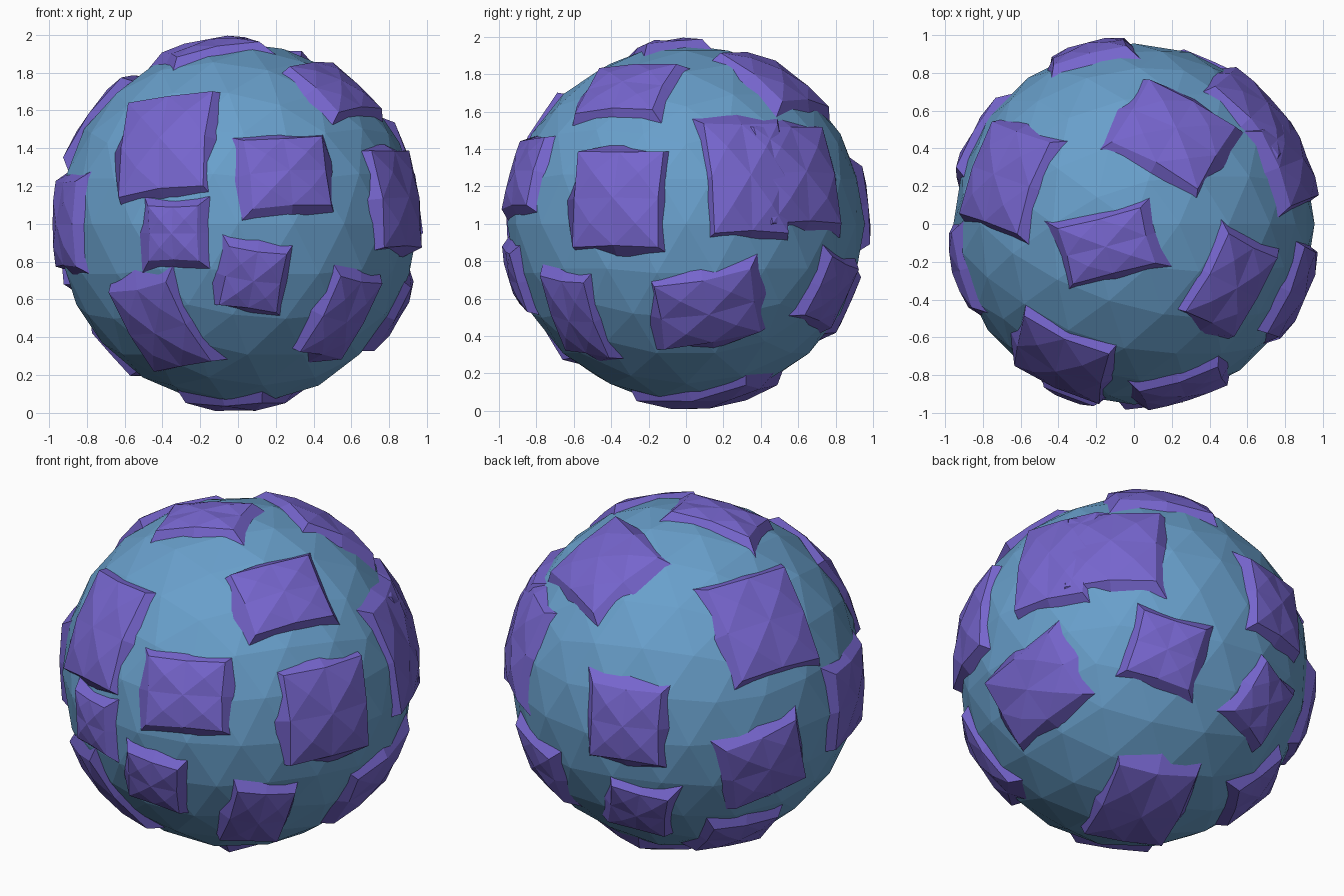
import bpy, bmesh, random
from math import radians, cos, sin
from mathutils import Vector

random.seed(4)
if "Cube" in bpy.data.objects:
    bpy.data.objects.remove(bpy.data.objects["Cube"], do_unlink=True)

CENTRE = Vector((0, 0, 1))
UP = Vector((0, 0, 1))


def make_material(name, colour):
    material = bpy.data.materials.new(name)
    material.use_nodes = True
    material.diffuse_color = (*colour, 1)
    material.node_tree.nodes["Principled BSDF"].inputs["Base Color"].default_value = (*colour, 1)
    return material


def make_object(name, bm, material):
    bmesh.ops.recalc_face_normals(bm, faces=bm.faces)
    mesh = bpy.data.meshes.new(name)
    bm.to_mesh(mesh)
    bm.free()
    mesh.materials.append(material)
    obj = bpy.data.objects.new(name, mesh)
    obj.location = CENTRE
    bpy.context.collection.objects.link(obj)
    return obj


def make_plate(name, direction, width, height, roll):
    """A faceted slab wrapped on the ball, with a ragged sloping skirt."""
    normal = Vector(direction).normalized()
    east = UP.cross(normal).normalized()
    north = normal.cross(east)
    turn = radians(roll)
    across = east * cos(turn) + north * sin(turn)
    along = north * cos(turn) - east * sin(turn)

    def on_ball(u, v, radius):
        return (normal + across * u * width / 2 + along * v * height / 2).normalized() * radius

    bm = bmesh.new()
    # Domed top: corners, slightly pinched edge middles and a raised centre
    grid = bmesh.ops.create_grid(bm, x_segments=2, y_segments=2, size=1)
    flat = {v: v.co.copy() for v in grid["verts"]}
    bmesh.ops.poke(bm, faces=bm.faces[:])
    for v in bm.verts:
        flat[v] = v.co.copy()
    # Skirt: extrude the rim outwards and down into the ball
    rim = [e for e in bm.edges if e.is_boundary]
    skirt = bmesh.ops.extrude_edge_only(bm, edges=rim)["geom"]
    skirt = [v for v in skirt if isinstance(v, bmesh.types.BMVert)]
    for v in skirt:
        spread = 1 + random.uniform(0.03, 0.1) / (width + height) * 4
        spot = v.co * spread
        v.co = on_ball(spot.x, spot.y, random.uniform(0.925, 0.945))
    for v, spot in flat.items():
        corner = abs(spot.x) > 0.9 and abs(spot.y) > 0.9
        edge = max(abs(spot.x), abs(spot.y)) > 0.9
        pinch = 0.95 if edge and not corner else 1
        radius = 0.992 if corner else 0.982 if edge else 0.997
        v.co = on_ball(spot.x * pinch, spot.y * pinch, radius)
    make_object(name, bm, plate_purple)


ball_blue = make_material("ball_blue", (0.14, 0.35, 0.6))
plate_purple = make_material("plate_purple", (0.18, 0.13, 0.61))

# Low-poly ball
bm = bmesh.new()
bmesh.ops.create_icosphere(bm, subdivisions=3, radius=0.956)
make_object("ball", bm, ball_blue)

# Front plates: direction, width, height, roll
make_plate("front_upper_right_plate", (-.41, -.77, .45), .54, .62, 8)
make_plate("front_upper_left_plate", (.27, -.9, .28), .46, .4, 3)
make_plate("front_small_right_plate", (-.34, -.9, -.05), .29, .3, 0)
make_plate("front_small_left_plate", (.08, -.93, -.3), .32, .34, -8)
make_plate("front_lower_right_plate", (-.44, -.68, -.58), .42, .56, 10)
make_plate("front_lower_left_plate", (.55, -.6, -.5), .34, .5, -8)

# Plates on the +x side
make_plate("left_front_plate", (.9, -.39, .14), .54, .56, 0)
make_plate("left_top_plate", (.53, -.33, .74), .5, .4, 4)
make_plate("left_middle_plate", (.85, .33, .25), .46, .66, 0)
make_plate("left_back_plate", (.68, .62, .27), .54, .58, 0)
make_plate("left_lower_plate", (.85, .12, -.48), .56, .42, 12)

# Plates on the -x side
make_plate("right_front_plate", (-.94, -.25, 0), .44, .48, 0)
make_plate("right_upper_plate", (-.73, .26, .6), .56, .58, 0)
make_plate("right_back_plate", (-.86, .44, -.18), .46, .44, 14)
make_plate("right_lower_plate", (-.6, .35, -.72), .4, .34, 0)

# Back, top and bottom plates
make_plate("back_plate", (-.24, .92, .1), .42, .44, 0)
make_plate("back_lower_left_plate", (.43, .79, -.37), .37, .36, -12)
make_plate("back_lower_right_plate", (-.25, .82, -.47), .33, .36, -12)
make_plate("back_top_plate", (.22, .5, .81), .56, .5, -6)
make_plate("top_plate", (-.15, -.12, .97), .48, .32, 66)
make_plate("bottom_plate", (.05, .12, -.97), .48, .7, 0)
